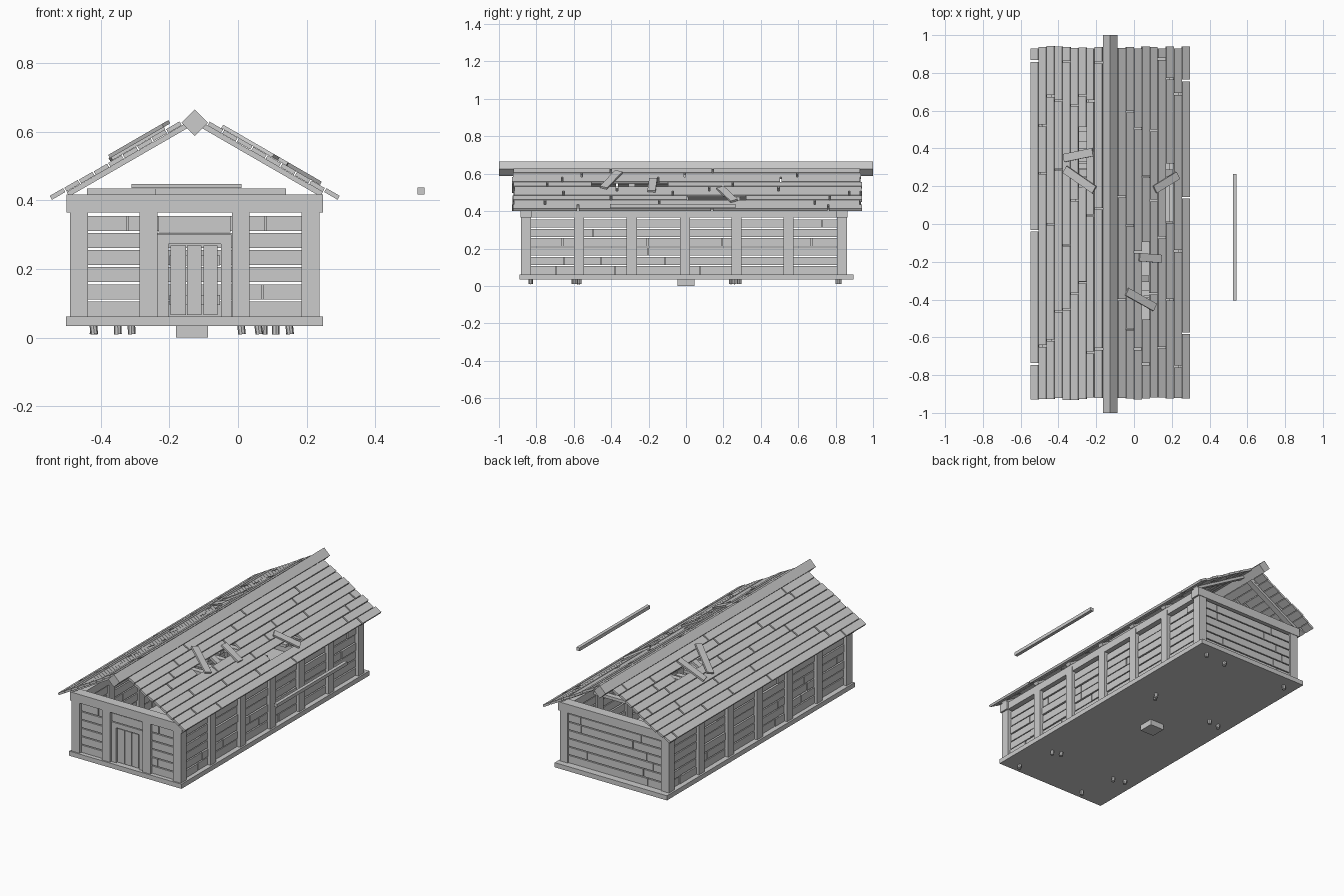
import bpy, bmesh, random
from math import radians, tan, cos
from mathutils import Matrix, Vector

if "Cube" in bpy.data.objects:
    bpy.data.objects.remove(bpy.data.objects["Cube"])

random.seed(7)
CX = -0.126                      # centre line of the hut
PITCH = radians(30)
POSTS_Y = [-0.855, -0.573, -0.29, -0.005, 0.27, 0.548, 0.833]


class Part:
    """Collects boxes into one named object."""
    def __init__(self, name):
        self.name, self.bm = name, bmesh.new()

    def box(self, c, size, rot=Matrix()):
        m = Matrix.Translation(c) @ rot @ Matrix.Diagonal((*size, 1))
        bmesh.ops.create_cube(self.bm, size=1, matrix=m)

    def span(self, x0, x1, y0, y1, z0, z1):
        self.box(((x0 + x1) / 2, (y0 + y1) / 2, (z0 + z1) / 2), (x1 - x0, y1 - y0, z1 - z0))

    def done(self):
        me = bpy.data.meshes.new(self.name)
        self.bm.to_mesh(me)
        self.bm.free()
        bpy.context.collection.objects.link(bpy.data.objects.new(self.name, me))


def pieces(a, b, joints, gap):
    """Split a run of boards at its joints."""
    edges = [a] + sorted(joints) + [b]
    return [(p + gap / 2, q - gap / 2) for p, q in zip(edges, edges[1:]) if q - p > gap * 2]


# Floor slab, centre block and pegs under it
p = Part("floor")
p.span(-0.5, 0.247, -0.89, 0.895, 0.034, 0.062)
p.done()
p = Part("centre_block")
p.span(-0.18, -0.087, -0.045, 0.045, 0, 0.036)
p.done()
p = Part("floor_pegs")
for x, y in [(.15, .82), (.01, .81), (-.42, .82), (.06, .26), (.075, .285), (-.35, .25), (-.42, .24),
             (.11, -.59), (.06, -.57), (-.35, -.6), (-.42, -.58), (.15, -.83), (-.31, -.83)]:
    tilt = Matrix.Rotation(random.uniform(-.15, .15), 4, 'Y')
    bmesh.ops.create_cone(p.bm, cap_ends=True, segments=8, radius1=.011, radius2=.011,
                          depth=.032, matrix=Matrix.Translation((x, y, .026)) @ tilt)
p.done()

# Posts
p = Part("posts")
for y in POSTS_Y:
    for s in (-1, 1):
        p.box((CX + s * 0.337, y, 0.22), (0.052, 0.054, 0.35))
for x in (-0.261, 0.008):
    p.box((x, -0.855, 0.22), (0.052, 0.054, 0.33))
p.done()

# Top beams
p = Part("top_beams")
for y in (-0.855, 0.833):
    p.box((CX, y, 0.391), (0.746, 0.06, 0.052))
for s in (-1, 1):
    p.box((CX + s * 0.337, -0.011, 0.389), (0.05, 1.63, 0.046))
p.done()

# Wall boards: six rows with random joints
p = Part("wall_boards")
ROW = 0.0498
for r in range(6):
    z0 = 0.062 + r * ROW
    z1 = z0 + ROW - 0.006
    for a, b in zip(POSTS_Y, POSTS_Y[1:]):                   # long sides
        for s in (-1, 1):
            js = [random.uniform(a + .07, b - .07)] if random.random() < .35 else []
            for u, v in pieces(a, b, js, .004):
                x = CX + s * (0.334 + random.uniform(-.003, .003))
                p.span(x - .01, x + .01, u, v, z0, z1)
    for a, b in ((-0.46, -0.26), (0.008, 0.21)):             # front
        js = [random.uniform(a + .05, b - .05)] if random.random() < .35 else []
        for u, v in pieces(a, b, js, .004):
            p.span(u, v, -.865, -.845, z0, z1)
    js = [random.uniform(-.4, -.2), random.uniform(-.05, .15)][:random.choice((1, 2))]
    for u, v in pieces(-0.46, 0.21, js, .004):               # back
        p.span(u, v, .832, .852, z0, z1)
p.done()

# Door with frame and lintel boards
p = Part("door_frame")
p.span(-.232, -.022, -.868, -.843, .306, .354)
p.span(-.235, -.019, -.868, -.843, .273, .301)
p.span(-.235, -.203, -.868, -.843, .062, .273)
p.span(-.05, -.019, -.868, -.843, .062, .273)
p.done()
p = Part("door")
for x0, x1 in ((-.197, -.152), (-.148, -.106), (-.1, -.059)):
    p.span(x0, x1, -.863, -.846, .066, .268)
for z in (.11, .225):
    p.span(-.2, -.053, -.847, -.837, z - .015, z + .015)
p.done()

# Loft boards resting on the beams
p = Part("loft_boards")
y = -0.62
while y < 0.66:
    x0, x1 = random.choice([(-.44, -.1), (-.36, .01), (-.24, .14), (-.44, .14)])
    p.span(x0, x1, y, y + .032, .417, .435)
    y += random.choice((.038, .04, .08))
for y in (-.45, .1, .4):
    p.span(-.31, .01, y, y + .04, .436, .447)
p.done()
p = Part("loose_bar")
p.span(.523, .543, -.405, .265, .417, .437)
p.done()


# Roof
def slope_point(side, s, lift=0.0):
    """Point on a roof slope, s measured sideways from the ridge."""
    n = Vector((side * 0.5, 0, cos(PITCH)))
    return Vector((CX + side * s, 0, 0.408 + (0.414 - s) * tan(PITCH))) + n * lift


STEP = 0.0423
HOLES = {(-1, 2): (.20, .51), (1, 3): (-.50, -.10), (1, 6): (.01, .315)}
p = Part("roof_boards")
for side in (-1, 1):
    rot = Matrix.Rotation(side * PITCH, 4, 'Y')
    for i in range(9):
        c = slope_point(side, 0.039 + STEP * (i + .5), random.uniform(-.001, .002))
        a, b = -.937 + random.uniform(0, .015), .948 - random.uniform(0, .015)
        hole = HOLES.get((side, i))
        runs = [(a, hole[0]), (hole[1], b)] if hole else [(a, b)]
        for u, v in runs:
            n = 3 if not hole else 1
            js = [u + (v - u) * (k + random.uniform(.25, .95)) / n for k in range(n)]
            js = [j for j in js if v - j > .06]
            for y0, y1 in pieces(u, v, js, .009):
                p.box((c.x, (y0 + y1) / 2, c.z), (STEP / cos(PITCH) - .004, y1 - y0, .013), rot)
p.done()

p = Part("rafters")
for side in (-1, 1):
    rot = Matrix.Rotation(side * PITCH, 4, 'Y')
    for y in POSTS_Y:
        c = slope_point(side, 0.19, -.014)
        p.box((c.x, y, c.z), (0.43, 0.035, 0.015), rot)
p.done()

p = Part("ridge_beam")
p.box((CX, 0, 0.626), (.054, 2, .054), Matrix.Rotation(radians(45), 4, 'Y'))
p.done()

# Patch boards over the holes: side, x, y, length, top-view angle
p = Part("roof_patches")
for side, x, y, length, ang in [(-1, -.288, .365, .18, 10), (-1, -.277, .235, .21, -31),
                                (1, .165, .22, .16, 28), (1, .08, -.18, .135, -4),
                                (1, .03, -.40, .19, -26)]:
    c = slope_point(side, abs(x - CX), .0125 if ang != -31 else .021)
    rot = Matrix.Rotation(side * PITCH, 4, 'Y') @ Matrix.Rotation(radians(ang), 4, 'Z')
    p.box((c.x, y, c.z), (length, .043, .011), rot)
p.done()
